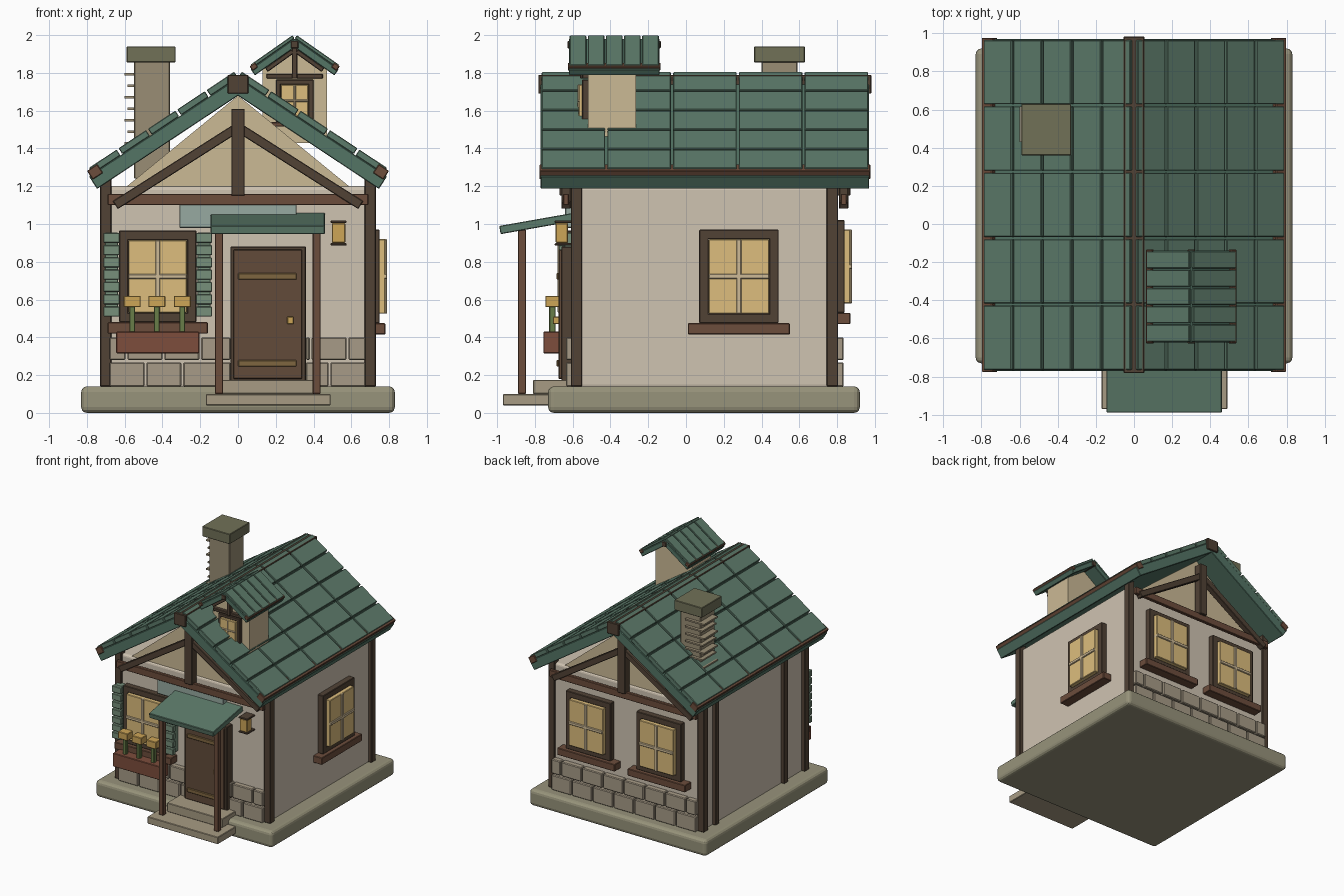
import bpy, bmesh, math
from mathutils import Matrix, Vector

if "Cube" in bpy.data.objects:
    bpy.data.objects.remove(bpy.data.objects["Cube"])

I = Matrix.Identity(4)
MATS = {}
COLORS = dict(stone=(150, 146, 122), step=(166, 154, 130), wall=(206, 194, 176), gable=(202, 184, 148),
              wood=(82, 68, 56), wood2=(108, 78, 62), door=(98, 76, 60), roof=(93, 122, 106),
              trim=(84, 116, 101), shutter=(118, 142, 122), glass=(220, 188, 124), mullion=(206, 186, 150),
              box=(124, 78, 62), leaf=(104, 124, 74), flower=(204, 164, 88), block=(166, 154, 134),
              chimney=(152, 140, 116), cap=(112, 112, 88), strap=(126, 102, 66), plank=(150, 168, 160))


def mat(key):
    if key not in MATS:
        m = bpy.data.materials.new(key)
        m.diffuse_color = [(c / 255) ** 2.2 for c in COLORS[key]] + [1]
        m.use_nodes = True
        m.node_tree.nodes["Principled BSDF"].inputs["Base Color"].default_value = m.diffuse_color
        MATS[key] = m
    return MATS[key]


def finish(name, bm, col, bevel=0.0, segs=1):
    bmesh.ops.recalc_face_normals(bm, faces=bm.faces)
    me = bpy.data.meshes.new(name)
    bm.to_mesh(me)
    bm.free()
    ob = bpy.data.objects.new(name, me)
    bpy.context.collection.objects.link(ob)
    me.materials.append(mat(col))
    if bevel:
        b = ob.modifiers.new("bevel", 'BEVEL')
        b.width, b.segments = bevel, segs
    return ob


def parts(name, col, boxes, M=I, bevel=0.004, segs=1):
    """One object from boxes given as (x0, x1, y0, y1, z0, z1)."""
    bm = bmesh.new()
    for x0, x1, y0, y1, z0, z1 in boxes:
        T = Matrix.Translation(((x0 + x1) / 2, (y0 + y1) / 2, (z0 + z1) / 2))
        S = Matrix.Diagonal((abs(x1 - x0), abs(y1 - y0), abs(z1 - z0), 1))
        bmesh.ops.create_cube(bm, size=1, matrix=M @ T @ S)
    return finish(name, bm, col, bevel, segs)


def prism(name, col, pts, y0, y1):
    """Extrude an xz profile along y."""
    bm = bmesh.new()
    f = bm.faces.new([bm.verts.new((x, y0, z)) for x, z in pts])
    r = bmesh.ops.extrude_face_region(bm, geom=[f])
    bmesh.ops.translate(bm, vec=(0, y1 - y0, 0), verts=[v for v in r['geom'] if isinstance(v, bmesh.types.BMVert)])
    return finish(name, bm, col)


def bar(name, col, a, b, w, y0, y1):
    """Beam between two xz points."""
    d = Vector((b[0] - a[0], b[1] - a[1]))
    M = Matrix.Translation((a[0], 0, a[1])) @ Matrix.Rotation(-math.atan2(d.y, d.x), 4, 'Y')
    return parts(name, col, [(0, d.length, y0, y1, -w / 2, w / 2)], M)


def window(name, M, cx, z0, w, h, f=0.05, sill=0.06, out=1.0):
    """Window on local plane y=0, facing -y; z0 is the bottom of the frame."""
    x0, x1, z1 = cx - w / 2, cx + w / 2, z0 + h
    zm = (z0 + z1) / 2
    parts(name + "_frame", 'wood', [(x0, x0 + f, -.05 * out, .02, z0, z1), (x1 - f, x1, -.05 * out, .02, z0, z1),
          (x0, x1, -.05 * out, .02, z0, z0 + f), (x0, x1, -.05 * out, .02, z1 - f, z1)], M)
    parts(name + "_glass", 'glass', [(x0 + f, x1 - f, -.08 * out, .02, z0 + f, z1 - f)], M)
    t = .013 * (w / .42)
    parts(name + "_mullions", 'mullion', [(cx - t, cx + t, -.09 * out, 0, z0 + f, z1 - f),
          (x0 + f, x1 - f, -.09 * out, 0, zm - t, zm + t)], M)
    parts(name + "_sill", 'wood2', [(x0 - sill, x1 + sill, -.08 * out, .02, z0 - sill, z0)], M)


def roof(name, cx, z, ang, length, y0, y1, t, tile_t, rows, cols, beam, gap):
    """Two pitched slabs with tiles and eave beams; z is the slab top at the ridge."""
    for side, s in (("right", 1), ("left", -1)):
        M = Matrix.Translation((cx, 0, z)) @ Matrix.Diagonal((s, 1, 1, 1)) @ Matrix.Rotation(ang, 4, 'Y')
        parts(f"{name}_slab_{side}", 'trim', [(0, length, y0, y1, -t, 0)], M)
        p, q = length * .985 / rows, (y1 - y0) / cols
        parts(f"{name}_tiles_{side}", 'roof', [(i * p, (i + 1) * p - gap, y0 + j * q + gap / 2, y0 + (j + 1) * q - gap / 2,
              0, tile_t) for i in range(rows) for j in range(cols)], M)
        c = length - beam * .62
        parts(f"{name}_eave_beam_{side}", 'wood2', [(c - beam / 2, c + beam / 2, y0 - .006, y1 + .006, -beam * .4, beam * .45)], M)


# Foundation, steps, walls
parts("foundation", 'stone', [(-.83, .83, -.73, .92, 0, .14)], bevel=.03, segs=3)
parts("lower_step", 'step', [(-.17, .49, -.97, -.70, .04, .10)])
parts("upper_step", 'step', [(-.10, .42, -.81, -.58, .10, .175)])
parts("walls", 'wall', [(-.70, .70, -.59, .79, .13, 1.2)], bevel=.02, segs=3)

# Corner posts and left wall studs
parts("corner_posts", 'wood', [(s * .67, s * .73, y, y + .06, .14, 1.25) for s in (-1, 1) for y in (-.61, .745)])
parts("left_wall_studs", 'wood', [(-.73, -.69, y - .025, y + .025, .14, 1.2) for y in (.62, -.30)])

# Stone courses on front and back, with a gap for the door
FRONT = Matrix.Translation((0, -.59, 0))
BACK = Matrix.Translation((0, .79, 0)) @ Matrix.Rotation(math.pi, 4, 'Z')
RIGHT = Matrix.Translation((.70, 0, 0)) @ Matrix.Rotation(math.pi / 2, 4, 'Z')
for name, M, door in (("front", FRONT, True), ("back", BACK, False)):
    blocks = []
    for r in range(2):
        x = -.68 - r * .10
        while x < .66:
            a, b = max(x, -.68), min(x + .185, .675)
            for c, d in (((a, min(b, -.04)), (max(a, .36), b)) if door else ((a, b),)):
                if d - c > .02:
                    blocks.append((c, d, -.045, .01, .14 + r * .14, .268 + r * .132))
            x += .195
    parts(name + "_stone_courses", 'block', blocks, M, bevel=.006)

# Gables and timber trusses at both ends
for name, g, y0, y1 in (("front", -.58, -.67, -.60), ("back", .74, .80, .87)):
    prism(name + "_gable", 'gable', [(-.6, 1.19), (.6, 1.19), (0, 1.68)], g, g + .04)
    parts(name + "_tie_beam", 'wood2', [(-.69, .69, y0 + .02, y1 - .02, 1.10, 1.16)])
    parts(name + "_king_post", 'wood', [(-.035, .035, y0, y1, 1.15, 1.61)])
    for s in (-1, 1):
        bar(name + "_brace", 'wood', (s * .65, 1.10), (s * .02, 1.50), .05, y0 + .01, y1 - .01)

# Main roof and ridge beam
roof("roof", 0, 1.775, math.radians(33.5), .947, -.77, .97, .08, .037, 5, 5, .065, .012)
parts("ridge_beam", 'wood', [(-.055, .055, -.782, .982, 1.69, 1.79)])

# Chimney with projecting courses
parts("chimney_shaft", 'chimney', [(-.55, -.36, .40, .59, 1.24, 1.86)])
parts("chimney_cap", 'cap', [(-.59, -.33, .36, .63, 1.855, 1.94)])
parts("chimney_courses", 'chimney', [(-.60 + .015 * (i % 2), -.42, .43, .615, 1.42 + i * .061, 1.433 + i * .061)
                                     for i in range(7)], bevel=0)

# Dormer
prism("dormer_body", 'gable', [(.13, 1.43), (.47, 1.43), (.47, 1.82), (.30, 1.935), (.13, 1.82)], -.52, -.265)
roof("dormer_roof", .3, 1.983, math.radians(35), .285, -.62, -.14, .04, .02, 1, 5, .035, .008)
parts("dormer_ridge_beam", 'wood', [(.28, .32, -.627, -.133, 1.93, 1.97)])
parts("dormer_post_and_tie", 'wood', [(.285, .315, -.56, -.52, 1.77, 1.94), (.15, .45, -.55, -.515, 1.77, 1.795)])
for s in (-1, 1):
    bar("dormer_brace", 'wood', (.3 + s * .15, 1.815), (.3 + s * .01, 1.915), .025, -.56, -.52)
window("dormer_window", Matrix.Translation((0, -.52, 0)), .30, 1.54, .20, .225, .027, .025, .6)

# House windows
window("front_window", FRONT, -.425, .48, .41, .485)
window("right_window", RIGHT, .28, .475, .42, .495)
for s in (-1, 1):
    window("back_window", BACK, s * .33, .53, .42, .49)

# Shutters with slats
for x in (-.67, -.18):
    parts("shutter_panel", 'shutter', [(x - .035, x + .035, -.65, -.59, .52, .955)])
    parts("shutter_slats", 'shutter', [(x - .043, x + .043, -.675, -.64, .51 + i * .065, .563 + i * .065) for i in range(7)])

# Flower box
parts("flower_box", 'box', [(-.645, -.205, -.755, -.64, .315, .43)])
parts("flower_stems", 'leaf', [(x - .015, x + .015, -.725, -.69, .42, .565) for x in (-.56, -.43, -.295)])
parts("flower_heads", 'flower', [(x - .045, x + .045, -.745, -.67, .56, .62) for x in (-.56, -.43, -.295)])

# Door
parts("door_frame", 'wood', [(-.04, .36, -.66, -.58, .17, .88)])
parts("door_panel", 'door', [(-.025, .34, -.675, -.6, .18, .865)])
parts("door_straps", 'strap', [(.0, .31, -.685, -.6, z, z + .035) for z in (.245, .705)])
parts("door_knob", 'flower', [(.26, .295, -.705, -.66, .47, .51)])

# Porch posts, awning and wall plank
parts("porch_posts", 'wood2', [(x, x + .043, -.89, -.847, .10, .97) for x in (-.122, .395)])
AW = Matrix.Translation((0, -.985, .968)) @ Matrix.Rotation(math.radians(10), 4, 'X')
parts("awning", 'roof', [(-.145, .46, 0, .40, -.022, .022)], AW)
parts("wall_plank", 'plank', [(-.31, .31, -.64, -.58, .98, 1.105)])

# Lantern
parts("lantern_body", 'flower', [(.497, .568, -.69, -.625, .90, 1.005)])
parts("lantern_caps", 'wood', [(.49, .575, -.695, -.59, z, z + .014) for z in (.885, 1.005)])
